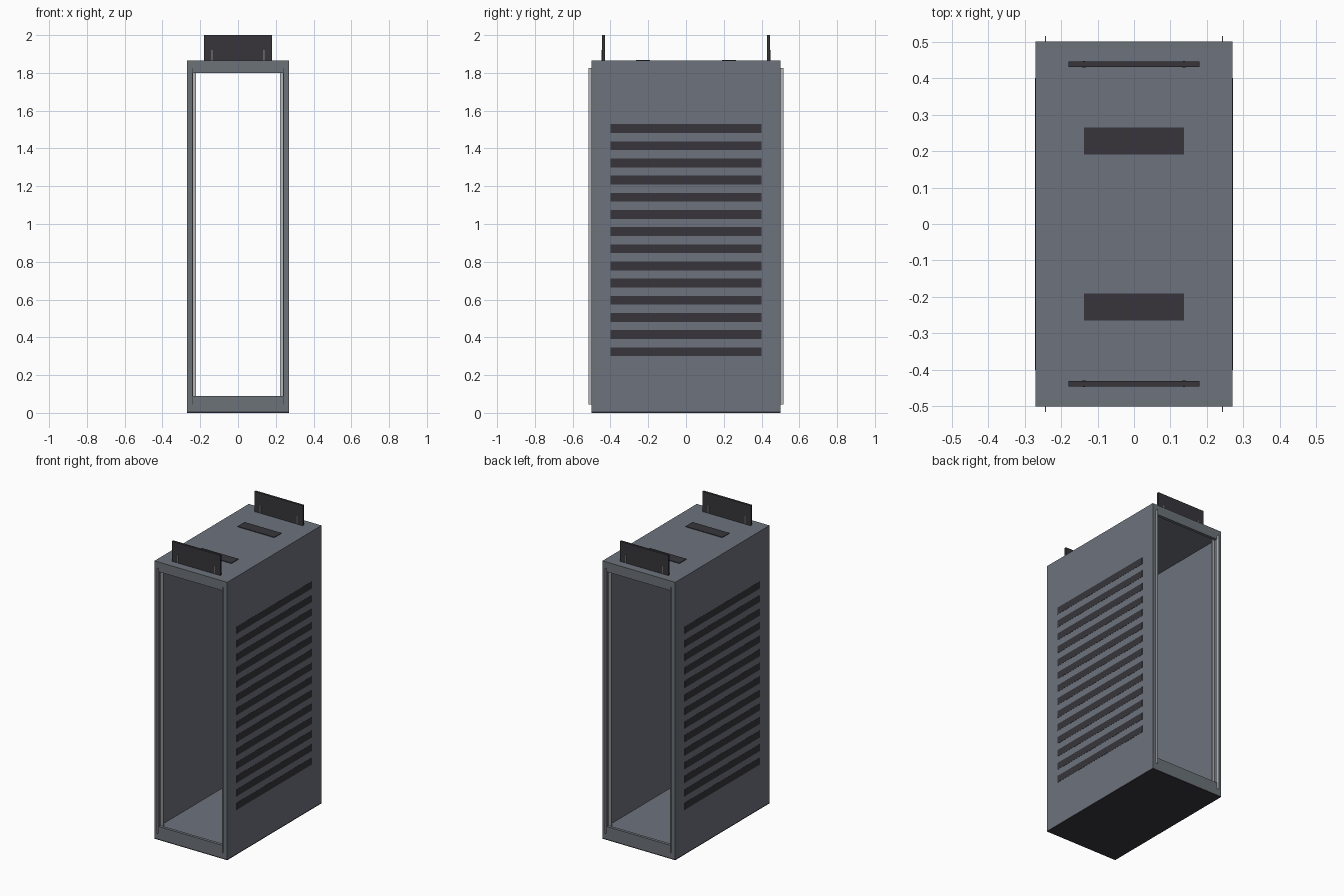
import bpy

cube = bpy.data.objects.get("Cube")
if cube:
    bpy.data.objects.remove(cube, do_unlink=True)


def material(name, rgb):
    m = bpy.data.materials.new(name)
    m.use_nodes = True
    m.diffuse_color = (*rgb, 1)
    m.node_tree.nodes["Principled BSDF"].inputs["Base Color"].default_value = (*rgb, 1)
    return m


shell_grey = material("shell grey", (0.155, 0.17, 0.205))
frame_grey = material("frame grey", (0.15, 0.17, 0.19))
dark = material("charcoal", (0.038, 0.036, 0.043))
trim_grey = material("light trim", (0.45, 0.47, 0.5))
post_grey = material("post grey", (0.13, 0.13, 0.14))


def box(name, mat, x, y, z):
    """Box from its (low, high) extents on each axis."""
    spans = (x, y, z)
    bpy.ops.mesh.primitive_cube_add(size=1, location=[(a + b) / 2 for a, b in spans])
    o = bpy.context.object
    o.name = name
    o.scale = [abs(b - a) for a, b in spans]
    bpy.ops.object.transform_apply(location=False, rotation=False, scale=True)
    o.data.materials.append(mat)
    return o


W, D, H = 0.27, 0.5, 1.865
FRAME = 0.02                      # depth of the end frames
INNER = 0.238                     # half width of the opening
SILL, LINTEL = 0.09, 1.80
IN_Y = (FRAME - D, D - FRAME)

# Open-ended housing
box("base_plate", dark, (-W, W), (-D, D), (0, 0.007))
box("floor", shell_grey, (-W, W), IN_Y, (0.007, SILL - 0.005))
box("roof", shell_grey, (-W, W), IN_Y, (LINTEL + 0.005, H))

# Side walls with louvre slots
for name, s in (("left", 1), ("right", -1)):
    box(name + "_wall", shell_grey, (s * 0.245, s * W), IN_Y, (0.085, LINTEL + 0.005))
    for i in range(14):
        z = 0.30 + i * 0.0909
        box(f"{name}_vent_{i + 1}", dark, (s * (W - 0.002), s * (W + 0.001)),
            (-0.4, 0.4), (z, z + 0.047))

# Both ends: frame, trim strips, roof vent and standing plate
for name, s in (("front", -1), ("back", 1)):
    depth = (s * (D - FRAME), s * D)
    box(name + "_sill", frame_grey, (-W, W), depth, (0.007, SILL))
    box(name + "_lintel", frame_grey, (-W, W), depth, (LINTEL, H))
    for side, t in (("left", 1), ("right", -1)):
        tag = f"{name}_{side}"
        box(tag + "_jamb", frame_grey, (t * INNER, t * W), depth, (SILL, LINTEL))
        box(tag + "_fin", trim_grey, (t * 0.241, t * 0.244),
            (s * 0.47, s * 0.515), (0.045, 1.825))
        box(tag + "_strip", trim_grey, (t * 0.222, t * INNER),
            (s * 0.468, s * 0.478), (SILL - 0.005, LINTEL + 0.005))
        bpy.ops.mesh.primitive_cylinder_add(vertices=12, radius=0.0095, depth=0.065,
                                            location=(t * 0.137, s * 0.4375, 1.8875))
        post = bpy.context.object
        post.name = tag + "_post"
        post.data.materials.append(post_grey)
        bpy.ops.object.shade_smooth_by_angle()
    box(name + "_roof_vent", dark, (-0.137, 0.137), (s * 0.19, s * 0.265), (H - 0.002, H + 0.004))
    box(name + "_top_plate", dark, (-0.18, 0.18), (s * 0.43, s * 0.445), (H, 2.0))
